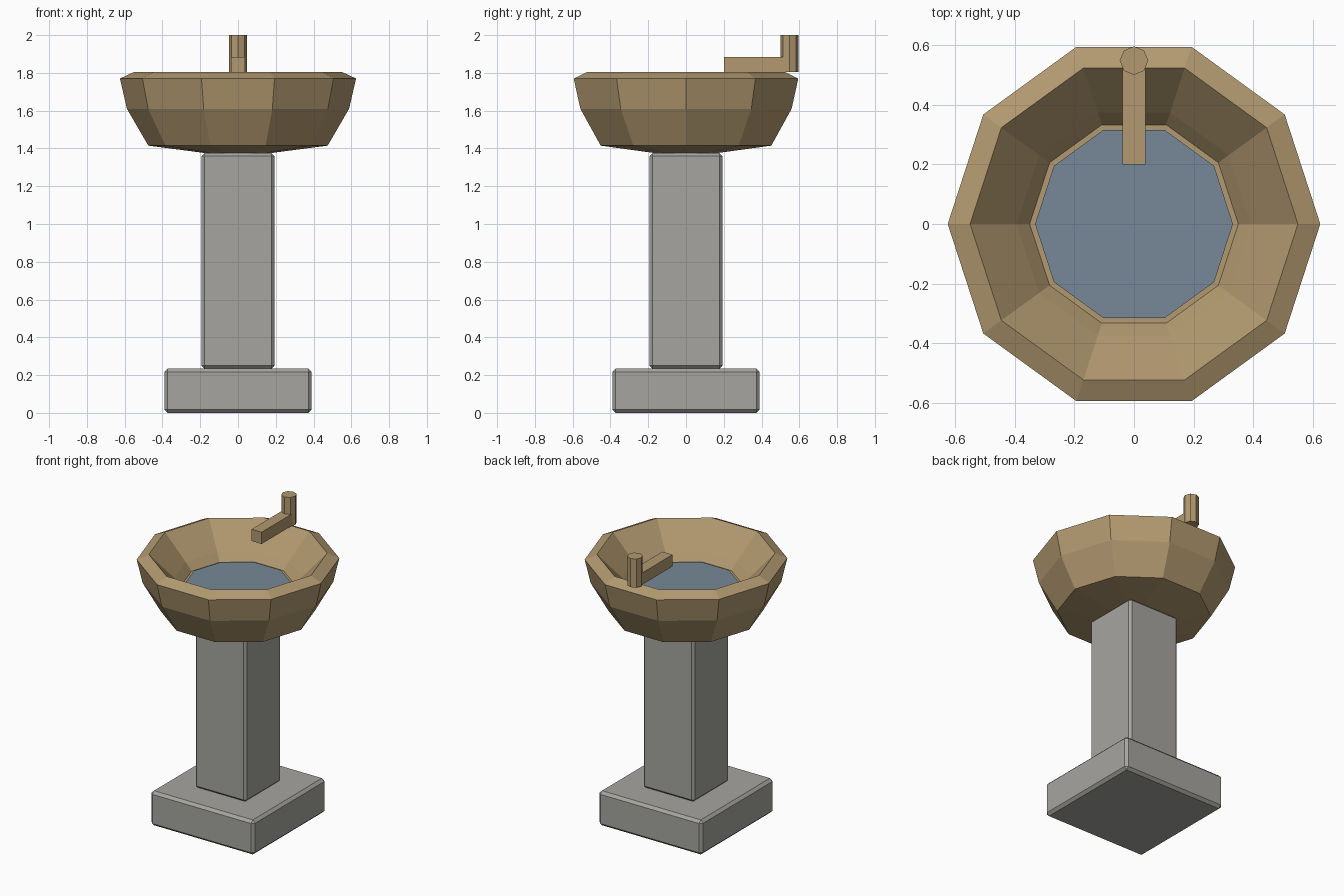
import bpy
import bmesh
from math import cos, sin, pi
from mathutils import Matrix

cube = bpy.data.objects.get("Cube")
if cube:
    bpy.data.objects.remove(cube, do_unlink=True)


def make_material(name, rgb):
    mat = bpy.data.materials.new(name)
    mat.use_nodes = True
    mat.diffuse_color = (*rgb, 1)
    mat.node_tree.nodes["Principled BSDF"].inputs["Base Color"].default_value = (*rgb, 1)
    return mat


stone = make_material("grey stone", (0.38, 0.375, 0.35))
bronze = make_material("tan bronze", (0.445, 0.32, 0.162))
water_blue = make_material("water blue", (0.18, 0.25, 0.31))


def finish(name, bm, mat):
    bmesh.ops.recalc_face_normals(bm, faces=bm.faces)
    mesh = bpy.data.meshes.new(name)
    bm.to_mesh(mesh)
    bm.free()
    mesh.materials.append(mat)
    obj = bpy.data.objects.new(name, mesh)
    bpy.context.collection.objects.link(obj)
    return obj


def box(name, low, high, mat, bevel=0):
    bm = bmesh.new()
    size = [b - a for a, b in zip(low, high)]
    middle = [(a + b) / 2 for a, b in zip(low, high)]
    bmesh.ops.create_cube(bm, size=1, matrix=Matrix.Translation(middle) @ Matrix.Diagonal((*size, 1)))
    if bevel:
        bmesh.ops.bevel(bm, geom=bm.edges[:], offset=bevel, segments=1, affect='EDGES')
    return finish(name, bm, mat)


def turned(name, profile, sides, mat, y=0):
    """Faceted solid from (radius, height) rings, closed at both ends."""
    bm = bmesh.new()
    rings = [[bm.verts.new((r * cos(2 * pi * i / sides), y + r * sin(2 * pi * i / sides), z))
              for i in range(sides)] for r, z in profile]
    for a, b in zip(rings, rings[1:]):
        for i in range(sides):
            j = (i + 1) % sides
            bm.faces.new((a[i], a[j], b[j], b[i]))
    bm.faces.new(rings[0])
    bm.faces.new(rings[-1])
    return finish(name, bm, mat)


# Stone plinth and pillar with chamfered edges
box("base", (-0.39, -0.39, 0), (0.39, 0.39, 0.235), stone, 0.018)
box("pillar", (-0.193, -0.193, 0.235), (0.193, 0.193, 1.375), stone, 0.015)

# Bowl: up the outside, over the rim, down to the inner floor
turned("bowl", [(0.17, 1.375), (0.475, 1.415), (0.588, 1.61), (0.625, 1.77),
                (0.55, 1.805), (0.393, 1.643), (0.35, 1.592)], 10, bronze)
turned("water", [(0.332, 1.592), (0.332, 1.6)], 10, water_blue)

# Spout and upright handle at the back
box("spout", (-0.038, 0.2, 1.805), (0.038, 0.55, 1.885), bronze)
turned("handle", [(0.048, 1.805), (0.048, 2.0)], 8, bronze, y=0.548)
